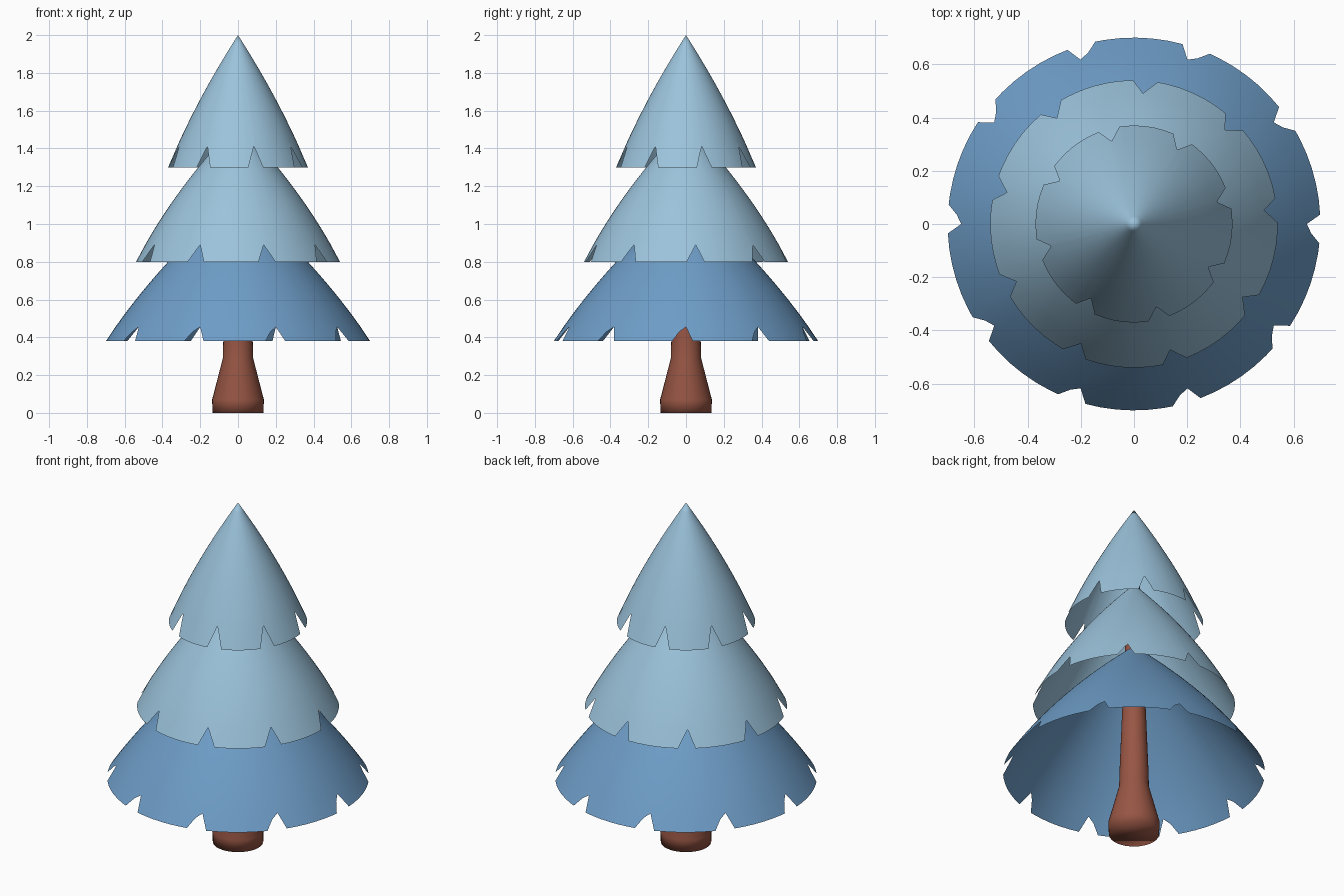
import bpy, math

if "Cube" in bpy.data.objects:
    bpy.data.objects.remove(bpy.data.objects["Cube"])


def material(name, rgb):
    m = bpy.data.materials.new(name)
    m.diffuse_color = (*rgb, 1)
    m.use_nodes = True
    m.node_tree.nodes["Principled BSDF"].inputs["Base Color"].default_value = m.diffuse_color
    return m


deep_blue = material("deep_blue", (0.155, 0.335, 0.57))
pale_blue = material("pale_blue", (0.33, 0.545, 0.71))
brown = material("bark_brown", (0.31, 0.092, 0.058))


def add_object(name, verts, faces, mat):
    me = bpy.data.meshes.new(name)
    me.from_pydata(verts, [], faces)
    me.materials.append(mat)
    for p in me.polygons:
        p.use_smooth = True
    ob = bpy.data.objects.new(name, me)
    bpy.context.collection.objects.link(ob)
    return ob


def tier(name, mat, z0, height, radius, bulge, count, start, shape, flipped=()):
    """Open bulging cone; shape = (degree offset, rise) points of one rim notch."""
    step = 360 / count
    columns = []  # (angle, rim rise)
    for k in range(count):
        sign = -1 if k in flipped else 1
        notch = sorted((sign * a, h) for a, h in shape)
        columns += [(start + k * step + a, h) for a, h in notch]
        a0, a1 = notch[-1][0], step - 9
        columns += [(start + k * step + a0 + (a1 - a0) * i / 5, 0) for i in range(1, 6)]
    deepest = max(h for _, h in shape)
    first = deepest * 1.12 / height
    rows = 14
    n = len(columns)
    verts = []
    for r in range(rows):
        for a, h in columns:
            t = h / height if r == 0 else first + (1 - first) * (r - 1) / (rows - 1)
            rad = radius * (1 - t) * (1 + bulge * t)
            verts.append((rad * math.cos(math.radians(a)),
                          rad * math.sin(math.radians(a)), z0 + t * height))
    verts.append((0, 0, z0 + height))
    faces = [(r * n + i, r * n + (i + 1) % n, (r + 1) * n + (i + 1) % n, (r + 1) * n + i)
             for r in range(rows - 1) for i in range(n)]
    top = (rows - 1) * n
    faces += [(top + i, top + (i + 1) % n, len(verts) - 1) for i in range(n)]
    return add_object(name, verts, faces, mat)


# Three layers of foliage with notched rims
tier("lower_branches", deep_blue, 0.38, 0.78, 0.70, 0.27, 10, 0,
     ((-6, 0), (-3, 0.05), (0, 0.075), (2.9, 0)))
tier("middle_branches", pale_blue, 0.80, 0.74, 0.54, 0.30, 9, 6,
     ((-5.5, 0), (-2, 0.06), (0, 0.09), (4.4, 0)), flipped=(7,))
tier("top_branches", pale_blue, 1.30, 0.70, 0.37, 0.22, 8, 15,
     ((-6, 0), (-1.5, 0.09), (0, 0.11), (6.5, 0)), flipped=(2, 6))

# Trunk with flared foot, tapering up inside the foliage
profile = [(0.135, 0), (0.137, 0.07), (0.08, 0.29), (0.078, 0.38), (0.06, 0.85), (0.03, 1.6)]
sides = 32
tv = [(r * math.cos(2 * math.pi * i / sides), r * math.sin(2 * math.pi * i / sides), z)
      for r, z in profile for i in range(sides)]
tf = [(k * sides + i, k * sides + (i + 1) % sides,
       (k + 1) * sides + (i + 1) % sides, (k + 1) * sides + i)
      for k in range(len(profile) - 1) for i in range(sides)]
tf.append(tuple(reversed(range(sides))))
tf.append(tuple(range((len(profile) - 1) * sides, len(profile) * sides)))
add_object("trunk", tv, tf, brown)
